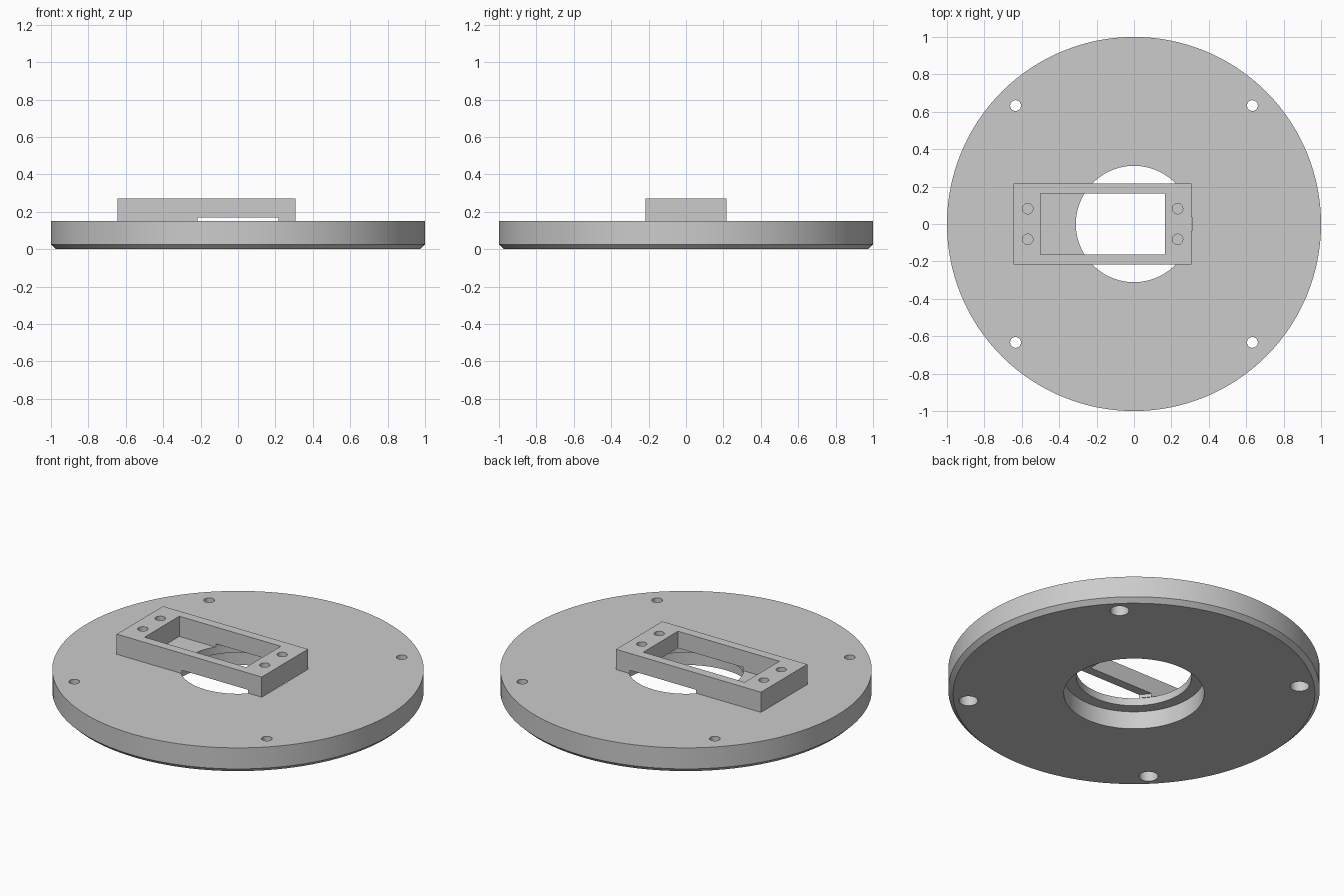
import bpy, bmesh, math

if "Cube" in bpy.data.objects:
    bpy.data.objects.remove(bpy.data.objects["Cube"])

grey = bpy.data.materials.new("plain grey")
grey.diffuse_color = (0.6, 0.6, 0.6, 1)
grey.use_nodes = True
grey.node_tree.nodes["Principled BSDF"].inputs["Base Color"].default_value = grey.diffuse_color


def make_object(name, bm):
    bmesh.ops.recalc_face_normals(bm, faces=bm.faces)
    mesh = bpy.data.meshes.new(name)
    bm.to_mesh(mesh)
    bm.free()
    mesh.materials.append(grey)
    ob = bpy.data.objects.new(name, mesh)
    bpy.context.collection.objects.link(ob)
    return ob


def lathe(name, profile, x=0, y=0, sides=128):
    """Solid of revolution from (radius, z) rings, capped at both ends."""
    bm = bmesh.new()
    rings = []
    for r, z in profile:
        rings.append([bm.verts.new((x + r * math.cos(2 * math.pi * i / sides),
                                    y + r * math.sin(2 * math.pi * i / sides), z))
                      for i in range(sides)])
    for a, b in zip(rings, rings[1:]):
        for i in range(sides):
            j = (i + 1) % sides
            bm.faces.new((a[i], a[j], b[j], b[i]))
    bm.faces.new(rings[0][::-1])
    bm.faces.new(rings[-1])
    return make_object(name, bm)


def box(name, x0, x1, y0, y1, z0, z1):
    bm = bmesh.new()
    bmesh.ops.create_cube(bm, size=1)
    for v in bm.verts:
        v.co = (x1 if v.co.x > 0 else x0,
                y1 if v.co.y > 0 else y0,
                z1 if v.co.z > 0 else z0)
    return make_object(name, bm)


def cut(target, cutter):
    cutter.hide_render = True
    mod = target.modifiers.new("cut", 'BOOLEAN')
    mod.operation = 'DIFFERENCE'
    mod.solver = 'EXACT'
    mod.object = cutter
    bpy.context.view_layer.objects.active = target
    bpy.ops.object.modifier_apply(modifier=mod.name)
    bpy.data.objects.remove(cutter, do_unlink=True)


# Round base plate with a chamfered lower rim
plate = lathe("base_plate", [(0.974, 0), (1, 0.025), (1, 0.15)])

# Stepped centre opening, wider underneath
cut(plate, lathe("centre_cutter",
                 [(0.378, -0.1), (0.378, 0.105), (0.311, 0.105), (0.311, 0.3)]))

# Four counterbored mounting holes
for sx in (-1, 1):
    for sy in (-1, 1):
        cut(plate, lathe("mount_cutter",
                         [(0.051, -0.1), (0.051, 0.1), (0.029, 0.1), (0.029, 0.3)],
                         0.633 * sx, 0.633 * sy, 32))

# Raised rectangular frame with a window
frame = box("raised_frame", -0.645, 0.308, -0.217, 0.217, 0.15, 0.27)
cut(frame, box("window_cutter", -0.5, 0.167, -0.163, 0.163, 0.05, 0.4))

# Shallow round relief under the frame, above the centre opening
cut(frame, lathe("relief_cutter", [(0.307, 0.05), (0.307, 0.17)]))

# Four blind screw holes in the frame ends
for x in (-0.568, 0.233):
    for sy in (-1, 1):
        cut(frame, lathe("screw_cutter", [(0.028, 0.19), (0.028, 0.4)],
                         x, 0.082 * sy, 32))

# Smooth round walls, crisp edges
bpy.ops.object.select_all(action='DESELECT')
for ob in (plate, frame):
    ob.select_set(True)
bpy.context.view_layer.objects.active = plate
bpy.ops.object.shade_smooth_by_angle(angle=math.radians(30))
